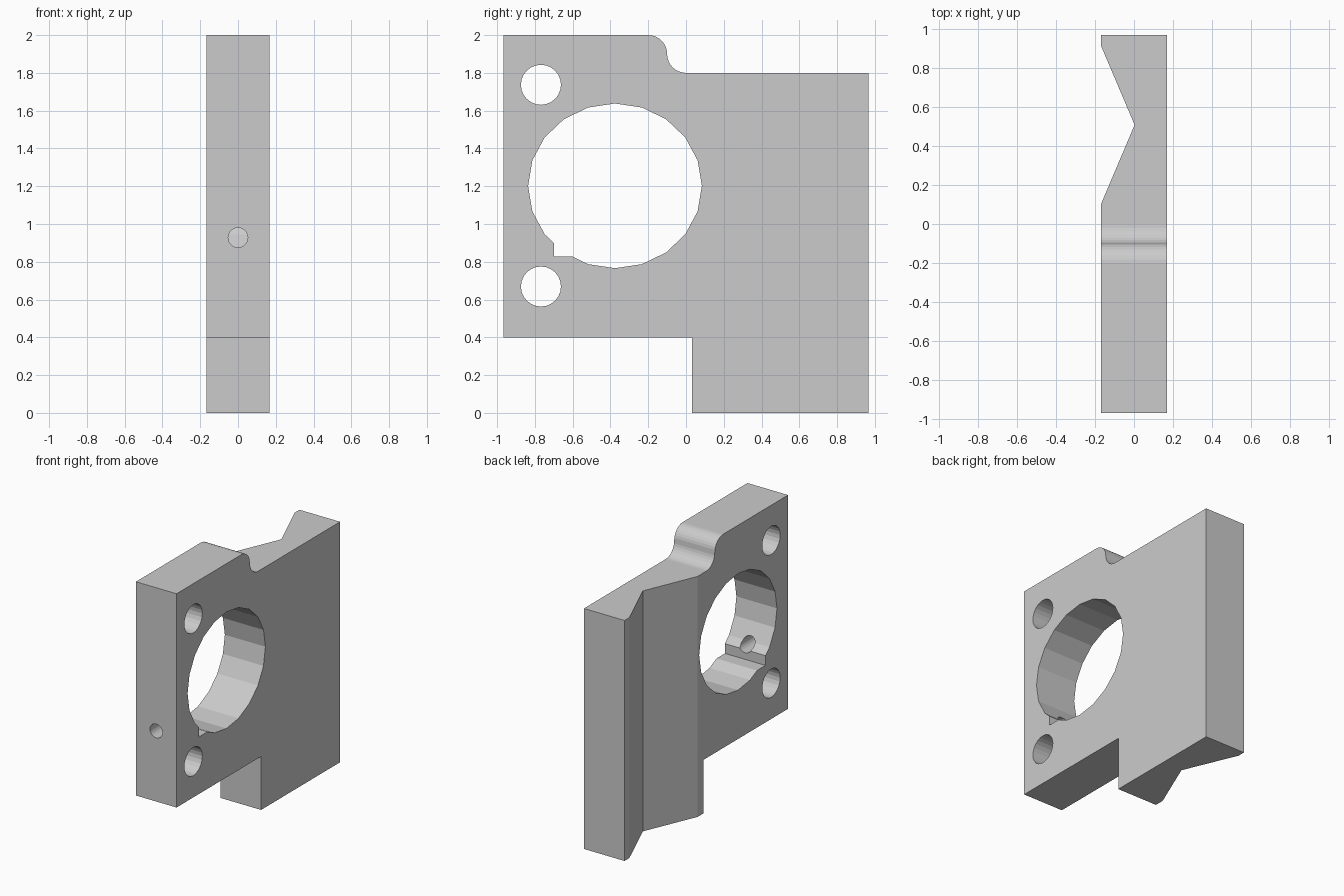
import bpy, bmesh
from math import cos, sin, pi, radians
from mathutils import Vector

if "Cube" in bpy.data.objects:
    bpy.data.objects.remove(bpy.data.objects["Cube"])

HALF = 0.168  # half thickness of the plate


def prism(name, pts, start, vec):
    """Extrude a closed outline of 3D points (shifted by start) along vec."""
    bm = bmesh.new()
    face = bm.faces.new([bm.verts.new(Vector(p) + Vector(start)) for p in pts])
    ext = bmesh.ops.extrude_face_region(bm, geom=[face])
    new = [g for g in ext["geom"] if isinstance(g, bmesh.types.BMVert)]
    bmesh.ops.translate(bm, verts=new, vec=vec)
    bmesh.ops.recalc_face_normals(bm, faces=bm.faces[:])
    mesh = bpy.data.meshes.new(name)
    bm.to_mesh(mesh)
    bm.free()
    obj = bpy.data.objects.new(name, mesh)
    bpy.context.collection.objects.link(obj)
    return obj


def arc(cy, cz, ry, rz, a0, a1, n):
    return [(cy + ry * cos(radians(a0 + (a1 - a0) * i / n)),
             cz + rz * sin(radians(a0 + (a1 - a0) * i / n))) for i in range(n + 1)]


def through(name, yz, half=0.4):
    """Prism running along x from a y-z outline."""
    return prism(name, [(0, y, z) for y, z in yz], (-half, 0, 0), (2 * half, 0, 0))


def cut(target, cutter):
    cutter.hide_render = True
    mod = target.modifiers.new(cutter.name, "BOOLEAN")
    mod.operation = "DIFFERENCE"
    mod.solver = "EXACT"
    mod.object = cutter
    bpy.context.view_layer.objects.active = target
    bpy.ops.object.modifier_apply(modifier=mod.name)
    bpy.data.objects.remove(cutter)


# Plate with stepped foot and S-shaped shoulder
outline = [(-0.967, 0.4), (0.033, 0.4), (0.033, 0), (0.967, 0), (0.967, 1.8)]
outline += arc(0, 1.9, 0.1, 0.1, 270, 180, 8)
outline += arc(-0.2, 1.9, 0.1, 0.1, 0, 90, 8)[1:]
outline += [(-0.967, 2.0)]
plate = through("mounting_plate", outline, HALF)

# V groove down the left face
prism_pts = [(-HALF - 0.0415, 0.0, 0), (0.003, 0.507, 0), (-HALF - 0.0415, 1.014, 0)]
slope = 0.403 / (HALF + 0.003)
d = 0.1
w = 0.403 + d * slope
prism_pts = [(-HALF - d, 0.507 - w, 0), (0.003, 0.507, 0), (-HALF - d, 0.507 + w, 0)]
cut(plate, prism("groove_cutter", prism_pts, (0, 0, -0.2), (0, 0, 2.5)))

# Main bore
cut(plate, through("bore_cutter", arc(-0.376, 1.202, 0.46, 0.436, 0, 360, 20)[:-1]))

# Square notch at the edge of the bore
cut(plate, through("notch_cutter",
                   [(-0.70, 0.827), (-0.5, 0.827), (-0.5, 1.0), (-0.70, 1.0)]))

# Two bolt holes
for z in (0.669, 1.737):
    cut(plate, through("bolt_hole_cutter", arc(-0.768, z, 0.106, 0.106, 0, 360, 24)[:-1]))

# Set screw hole from the front edge into the bore
ring = [(x, 0, z) for x, z in arc(0, 0.928, 0.052, 0.052, 0, 360, 20)[:-1]]
cut(plate, prism("set_screw_cutter", ring, (0, -1.1, 0), (0, 0.65, 0)))
